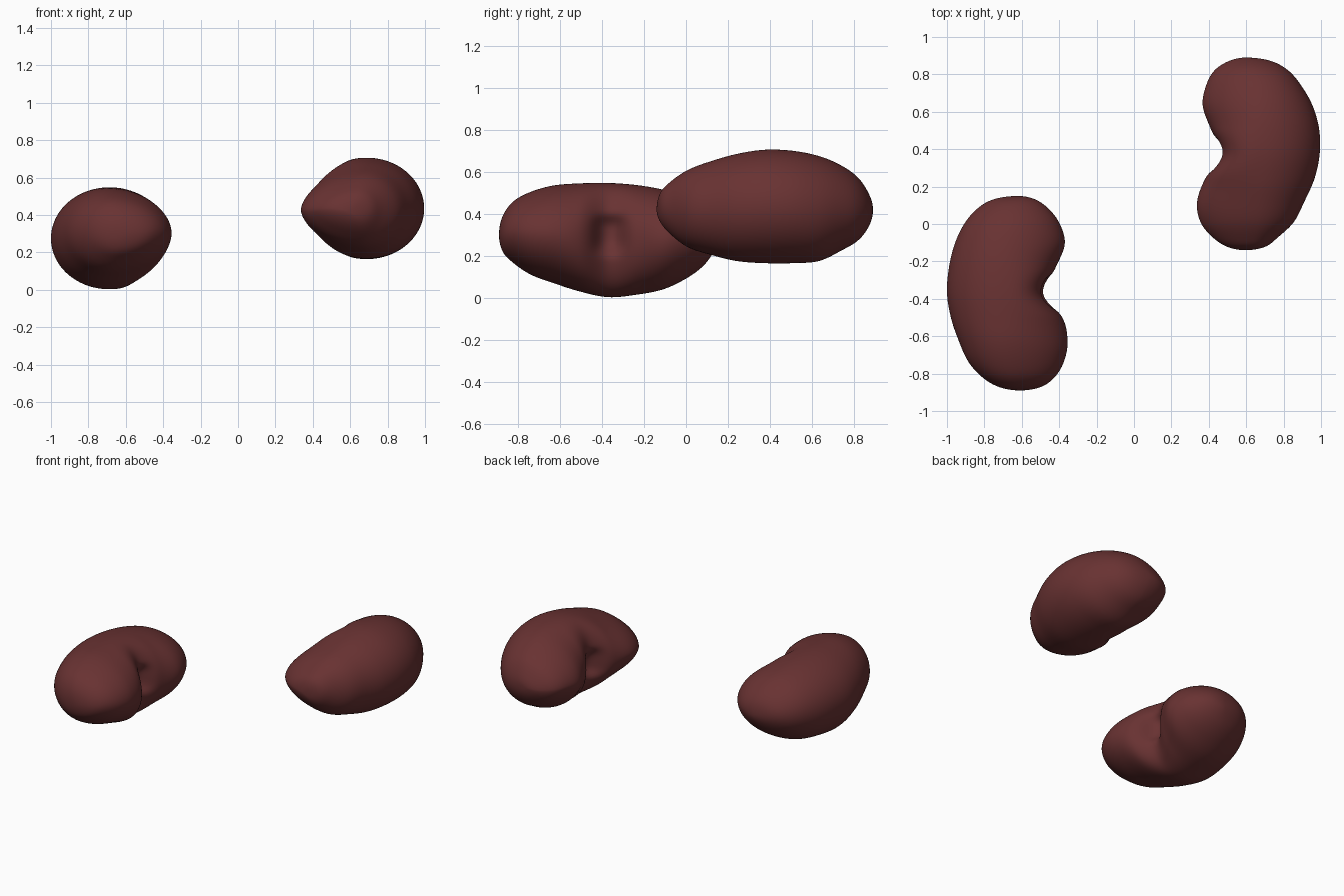
import bpy, bmesh, math

if "Cube" in bpy.data.objects:
    bpy.data.objects.remove(bpy.data.objects["Cube"])

# deep red-brown bean skin
skin = bpy.data.materials.new("kidney red")
skin.diffuse_color = (0.14, 0.032, 0.032, 1)
skin.use_nodes = True
skin.node_tree.nodes["Principled BSDF"].inputs["Base Color"].default_value = skin.diffuse_color


def spline(vals, u):
    """Catmull-Rom through evenly spaced values, u in 0..1 (ends mirrored)."""
    n = len(vals) - 1
    i = min(int(u * n), n - 1)
    f = u * n - i
    a = vals[i - 1] if i > 0 else 2 * vals[0] - vals[1]
    d = vals[i + 2] if i + 2 <= n else 2 * vals[n] - vals[n - 1]
    b, c = vals[i], vals[i + 1]
    return b + 0.5 * f * (c - a + f * (2 * a - 5 * b + 4 * c - d + f * (3 * (b - c) + d - a)))


def spow(v, p):
    return math.copysign(abs(v) ** p, v)


def bean(name, y_mid, y_half, left, right, low, high, inner, tip, dimple):
    """Loft cross-sections along y; inner = +1 if the notch faces +x, else -1."""
    rings, segs = 110, 120
    bm = bmesh.new()
    loops = []
    for r in range(1, rings):
        u = r / rings
        y = y_mid - y_half * math.cos(math.pi * u)
        xl, xr, zl, zh = (spline(p, u) for p in (left, right, low, high))
        # ridge line bows outwards in the middle
        w = math.sin(math.pi * u)
        xc = -inner * (0.61 + 0.08 * w)
        xc = min(max(xc, xl + 0.3 * (xr - xl)), xl + 0.7 * (xr - xl))
        zc, zr = (zl + zh) / 2, (zh - zl) / 2
        # inner side pointed at the lobes, blunt at the notch
        near = math.exp(-((y - dimple[0]) / 0.13) ** 2)
        n_in = tip + (2.5 - tip) * near
        loop = []
        for s in range(segs):
            a = 2 * math.pi * s / segs
            c, sn = math.cos(a), math.sin(a)
            on_inner = c * inner > 0
            n = n_in if on_inner else 2.0
            x = xc + (xr - xc if c > 0 else xc - xl) * spow(c, 2 / n)
            z = zc + zr * spow(sn, 2 / n)
            # small hollow where the bean joined its pod
            if on_inner:
                d = ((y - dimple[0]) / 0.07) ** 4 + ((z - dimple[1]) / 0.08) ** 4
                x -= inner * 0.05 * math.exp(-d)
            loop.append(bm.verts.new((x, y, z)))
        loops.append(loop)
    for l0, l1 in zip(loops, loops[1:]):
        for s in range(segs):
            t = (s + 1) % segs
            bm.faces.new((l0[s], l0[t], l1[t], l1[s]))
    # close both ends
    for loop, u, sign in ((loops[0], 0, -1), (loops[-1], 1, 1)):
        end = bm.verts.new(((spline(left, u) + spline(right, u)) / 2, y_mid + sign * y_half,
                            (spline(low, u) + spline(high, u)) / 2))
        for s in range(segs):
            bm.faces.new((loop[s], loop[(s + 1) % segs], end))
    bmesh.ops.recalc_face_normals(bm, faces=bm.faces)
    for f in bm.faces:
        f.smooth = True
    mesh = bpy.data.meshes.new(name)
    bm.to_mesh(mesh)
    bm.free()
    mesh.materials.append(skin)
    ob = bpy.data.objects.new(name, mesh)
    bpy.context.collection.objects.link(ob)
    # soften the lofted surface a little
    m = ob.modifiers.new("soften", 'SMOOTH')
    m.factor, m.iterations = 0.5, 4


# left bean, lying lower
bean("left_bean", -0.37, 0.52,
     [-.61, -.72, -.81, -.885, -.935, -.978, -1.0, -.99, -.96, -.91, -.84, -.75, -.62],
     [-.61, -.50, -.425, -.375, -.355, -.38, -.48, -.42, -.37, -.395, -.455, -.53, -.62],
     [.30, .22, .165, .11, .07, .03, .003, .015, .04, .09, .15, .22, .28],
     [.30, .39, .46, .505, .535, .545, .547, .537, .515, .48, .425, .36, .28],
     1, 1.9, (-0.365, 0.30))

# right bean, raised and turned the other way
bean("right_bean", 0.375, 0.515,
     [.595, .50, .42, .355, .337, .38, .465, .41, .367, .385, .43, .51, .60],
     [.595, .70, .77, .855, .91, .965, .993, .99, .955, .895, .825, .73, .60],
     [.42, .36, .30, .24, .205, .175, .165, .165, .175, .225, .275, .345, .42],
     [.42, .50, .555, .61, .65, .685, .705, .70, .675, .63, .57, .49, .42],
     -1, 1.7, (0.37, 0.42))
